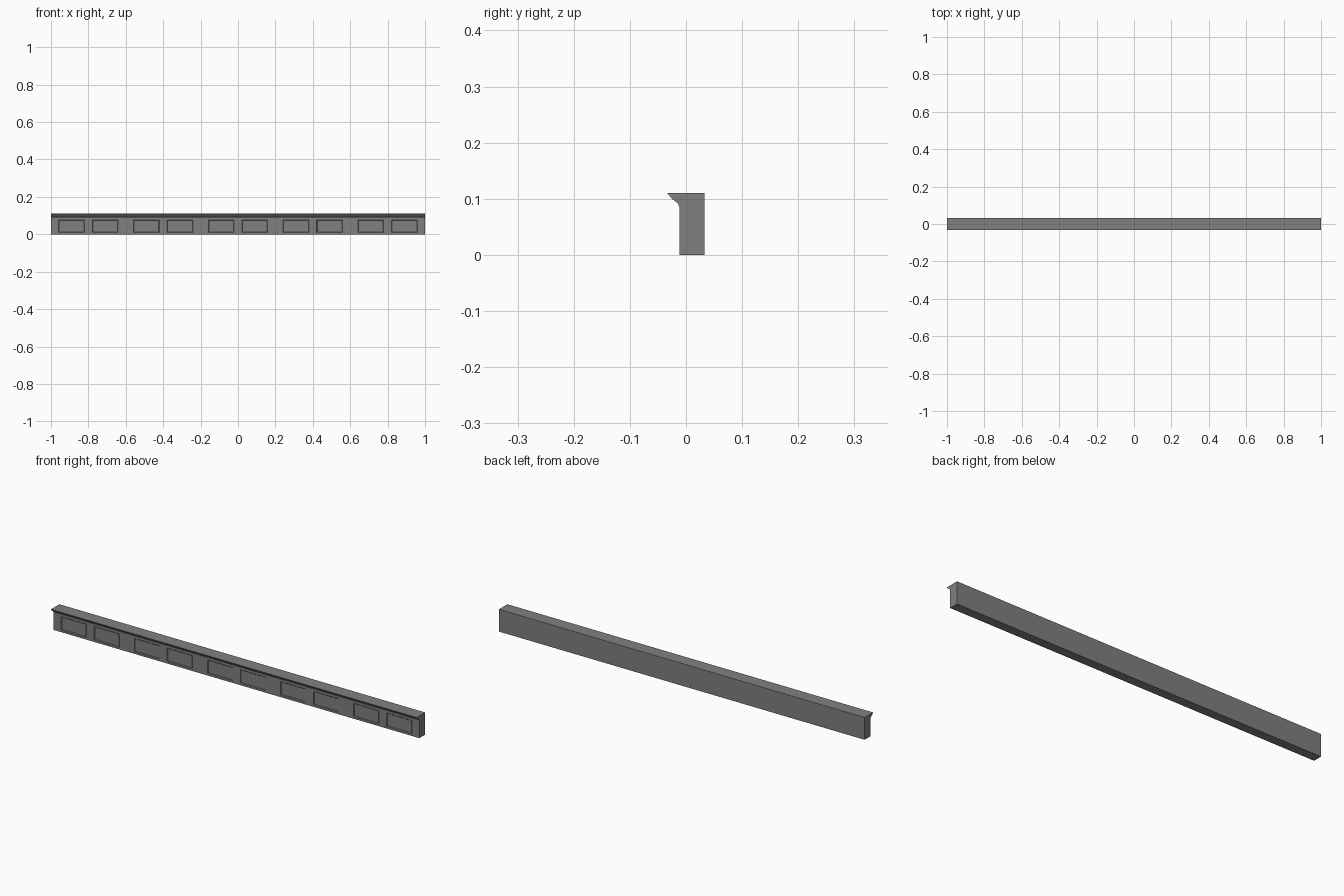
import bpy, bmesh

if "Cube" in bpy.data.objects:
    bpy.data.objects.remove(bpy.data.objects["Cube"])

FRONT, BACK, TOP = -0.012, 0.033, 0.11


def make_object(name, bm):
    bmesh.ops.recalc_face_normals(bm, faces=bm.faces)
    mesh = bpy.data.meshes.new(name)
    bm.to_mesh(mesh)
    bm.free()
    obj = bpy.data.objects.new(name, mesh)
    bpy.context.collection.objects.link(obj)
    return obj


def bridge(bm, ring_a, ring_b):
    a = [bm.verts.new(p) for p in ring_a]
    b = [bm.verts.new(p) for p in ring_b]
    bm.faces.new(a)
    bm.faces.new(b[::-1])
    n = len(a)
    for i in range(n):
        j = (i + 1) % n
        bm.faces.new((a[i], b[i], b[j], a[j]))


# Dark grey finish
grey = bpy.data.materials.new("dark_grey")
grey.diffuse_color = (0.216, 0.216, 0.216, 1)
grey.use_nodes = True
grey.node_tree.nodes["Principled BSDF"].inputs["Base Color"].default_value = grey.diffuse_color

# Beam with a stepped cornice along the top front edge
profile = [(BACK, 0), (BACK, TOP), (-0.033, TOP), (-0.032, 0.108),
           (-0.024, 0.099), (-0.021, 0.097), (-0.014, 0.091),
           (FRONT, 0.086), (FRONT, 0)]
bm = bmesh.new()
bridge(bm, [(-1, y, z) for y, z in profile], [(1, y, z) for y, z in profile])
beam = make_object("cornice_beam", bm)
beam.data.materials.append(grey)


# Tapered cutters: pairs of sunken panels, five pairs along the front
def rect(x0, x1, z0, z1, y, inset):
    return [(x0 + inset, y, z0 + inset), (x1 - inset, y, z0 + inset),
            (x1 - inset, y, z1 - inset), (x0 + inset, y, z1 - inset)]


bm = bmesh.new()
for i in range(5):
    centre = -0.8 + 0.4 * i
    for side in (-1, 1):
        x = centre + side * 0.09
        box = (x - 0.069, x + 0.069, 0.01, 0.077)
        bridge(bm, rect(*box, FRONT - 0.003, -0.003),
               rect(*box, FRONT + 0.003, 0.003))
cutter = make_object("panel_cutter", bm)
cutter.data.materials.append(grey)
cutter.hide_render = True
cutter.display_type = 'WIRE'

cut = beam.modifiers.new("sunken_panels", 'BOOLEAN')
cut.operation = 'DIFFERENCE'
cut.solver = 'EXACT'
cut.object = cutter
